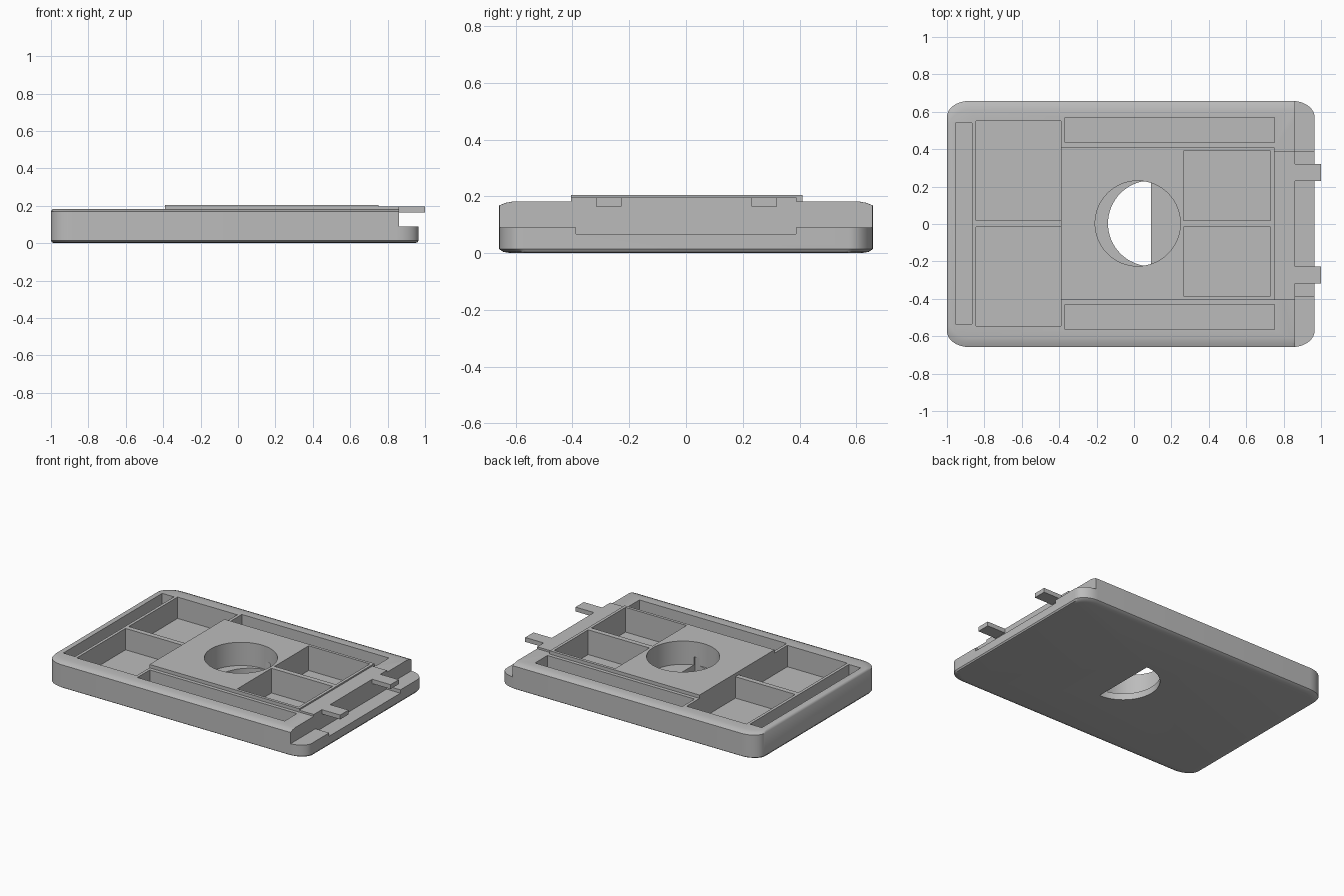
import bpy, bmesh, math

cube = bpy.data.objects.get("Cube")
if cube:
    bpy.data.objects.remove(cube, do_unlink=True)

grey = bpy.data.materials.new("plain grey")
grey.use_nodes = True
grey.diffuse_color = (0.5, 0.5, 0.5, 1)
grey.node_tree.nodes["Principled BSDF"].inputs["Base Color"].default_value = (0.5, 0.5, 0.5, 1)


def loft(name, rings):
    """Closed solid through rings of equal length, capped at both ends."""
    bm = bmesh.new()
    loops = [[bm.verts.new(p) for p in ring] for ring in rings]
    n = len(loops[0])
    for a, b in zip(loops, loops[1:]):
        for i in range(n):
            j = (i + 1) % n
            bm.faces.new((a[i], a[j], b[j], b[i]))
    bm.faces.new(loops[0][::-1])
    bm.faces.new(loops[-1])
    bmesh.ops.recalc_face_normals(bm, faces=bm.faces)
    mesh = bpy.data.meshes.new(name)
    bm.to_mesh(mesh)
    bm.free()
    mesh.materials.append(grey)
    obj = bpy.data.objects.new(name, mesh)
    bpy.context.collection.objects.link(obj)
    return obj


def prism(name, outline, z0, z1):
    return loft(name, [[(x, y, z) for x, y in outline] for z in (z0, z1)])


def box(name, x0, x1, y0, y1, z0, z1):
    return prism(name, [(x0, y0), (x1, y0), (x1, y1), (x0, y1)], z0, z1)


def arc(cx, cy, r, start, sweep, n):
    return [(cx + r * math.cos(start + sweep * i / n), cy + r * math.sin(start + sweep * i / n))
            for i in range(n + 1)]


def body_ring(z, ix, iy, steps=10):
    """Rounded rectangle with oval corners, pulled in by ix and iy."""
    rx, ry = 0.12, 0.085
    x0, x1, y0, y1 = -1 + ix, 0.965 - ix, -0.658 + iy, 0.658 - iy
    corners = [(x1 - rx, y1 - ry), (x0 + rx, y1 - ry), (x0 + rx, y0 + ry), (x1 - rx, y0 + ry)]
    return [(cx + rx * c, cy + ry * s, z) for q, (cx, cy) in enumerate(corners)
            for c, s in arc(0, 0, 1, q * math.pi / 2, math.pi / 2, steps)]


def cut(obj, cutters):
    """Subtract each cutter and bake the result."""
    bpy.context.view_layer.objects.active = obj
    for c in cutters:
        mod = obj.modifiers.new("cut", 'BOOLEAN')
        mod.operation, mod.solver, mod.object = 'DIFFERENCE', 'EXACT', c
        bpy.ops.object.modifier_apply(modifier=mod.name)


# Main parts
body = loft("tray_body", [body_ring(0, 0.02, 0.04), body_ring(0.004, 0.006, 0.015),
                          body_ring(0.014, 0, 0), body_ring(0.168, 0, 0),
                          body_ring(0.177, 0.004, 0.022), body_ring(0.182, 0.01, 0.05)])
plate = box("raised_plate", -0.39, 0.75, -0.405, 0.41, 0.15, 0.205)
shelf = box("end_shelf", 0.74, 0.86, -0.405, 0.39, 0.15, 0.195)
tabs = [box(f"{side}_tab", 0.84, 1.0, y - 0.045, y + 0.045, 0.165, 0.195)
        for side, y in (("right", -0.272), ("left", 0.275))]

# Pockets
FLOOR, TOP = 0.035, 0.4
inner = [box("inner_pocket_cutter", 0.265, 0.73, y0, y1, FLOOR, TOP)
         for y0, y1 in ((0.02, 0.39), (-0.385, -0.015))]
outer = [box("outer_pocket_cutter", *limits, FLOOR, TOP) for limits in (
    (-0.955, -0.865, -0.535, 0.54),
    (-0.845, -0.39, 0.02, 0.55), (-0.845, -0.39, -0.545, -0.015),
    (-0.37, 0.75, 0.435, 0.57), (-0.37, 0.75, -0.565, -0.43))]

# Round well with a half-moon opening through its floor
well = prism("well_cutter", arc(0.02, 0.003, 0.228, 0, math.tau, 64)[:-1], 0.045, TOP)
moon = prism("moon_cutter", arc(0.09, 0.003, 0.229, math.pi / 2, math.pi, 32), -0.1, 0.1)

# Stepped end
step = box("step_cutter", 0.86, 1.2, -1, 1, 0.09, TOP)
slot = box("slot_cutter", 0.86, 1.2, -0.387, 0.387, 0.067, TOP)

cut(body, inner + outer + [well, moon, step, slot])
cut(plate, inner + [well])

for helper in inner + outer + [well, moon, step, slot]:
    bpy.data.objects.remove(helper, do_unlink=True)

# Soft shading with sharp edges kept
for obj in [body, plate, shelf] + tabs:
    bpy.ops.object.select_all(action='DESELECT')
    obj.select_set(True)
    bpy.context.view_layer.objects.active = obj
    bpy.ops.object.shade_smooth_by_angle(angle=math.radians(30))
